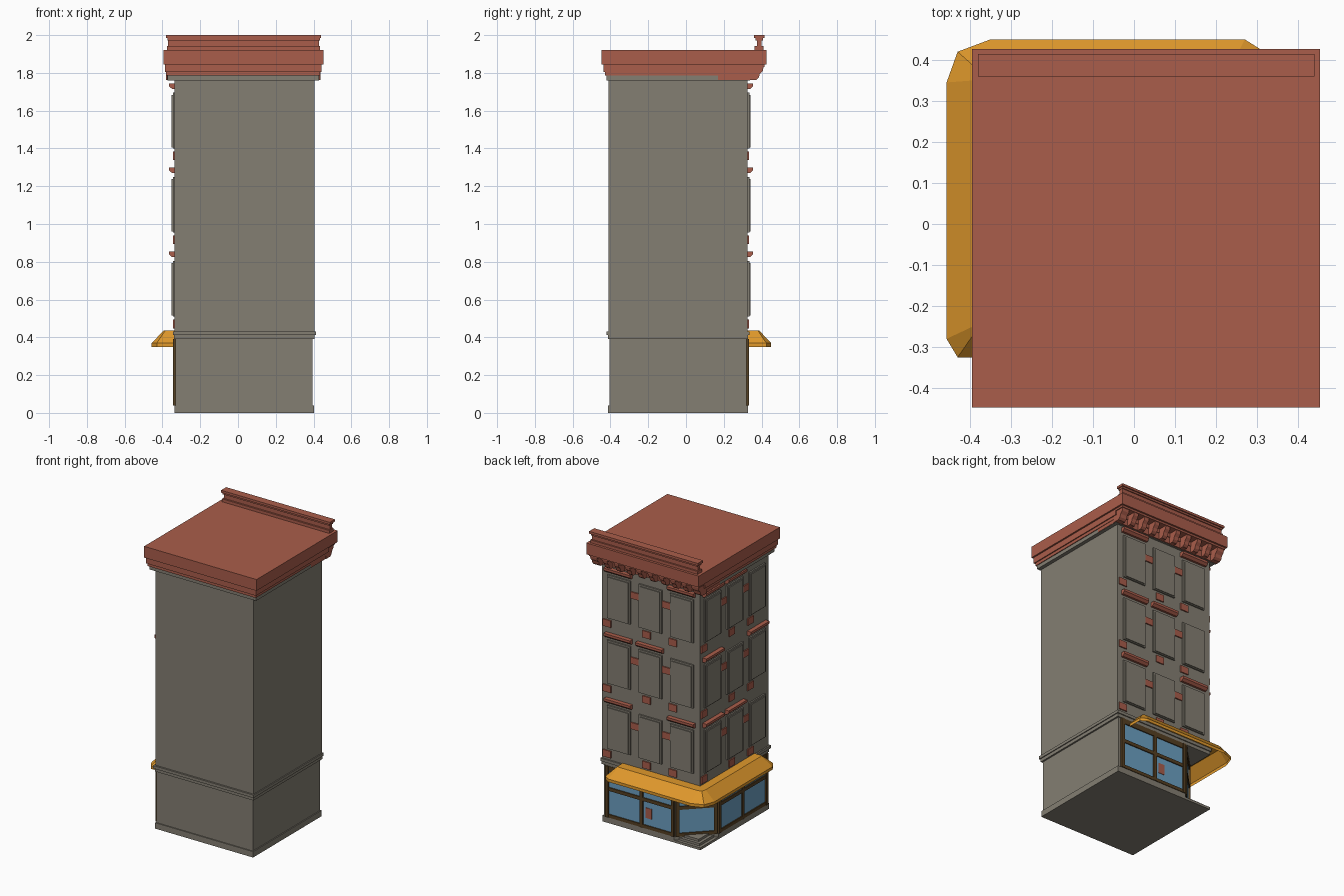
import bpy, bmesh
from mathutils import Vector

cube = bpy.data.objects.get("Cube")
if cube:
    bpy.data.objects.remove(cube, do_unlink=True)


def material(name, rgb):
    m = bpy.data.materials.new(name)
    m.use_nodes = True
    m.diffuse_color = (*rgb, 1)
    m.node_tree.nodes["Principled BSDF"].inputs["Base Color"].default_value = (*rgb, 1)
    return m


STONE = material("grey stone", (0.23, 0.21, 0.17))
RED = material("brick red trim", (0.40, 0.11, 0.07))
ORANGE = material("orange canvas", (0.75, 0.32, 0.025))
GLASS = material("blue glass", (0.15, 0.35, 0.54))
WOOD = material("dark brown wood", (0.09, 0.05, 0.016))


def finish(name, bm, mat):
    bmesh.ops.recalc_face_normals(bm, faces=bm.faces)
    mesh = bpy.data.meshes.new(name)
    bm.to_mesh(mesh)
    bm.free()
    mesh.materials.append(mat)
    ob = bpy.data.objects.new(name, mesh)
    bpy.context.collection.objects.link(ob)
    return ob


def extrude(name, points, vec, mat):
    """Solid made by pushing a flat outline along a vector."""
    bm = bmesh.new()
    face = bm.faces.new([bm.verts.new(p) for p in points])
    new = bmesh.ops.extrude_face_region(bm, geom=[face])["geom"]
    bmesh.ops.translate(bm, vec=vec, verts=[v for v in new if isinstance(v, bmesh.types.BMVert)])
    if not any(f == face for f in bm.faces):
        bm.faces.new([v for v in bm.verts][:len(points)])
    return finish(name, bm, mat)


def prism(name, plan, z0, z1, mat):
    return extrude(name, [(x, y, z0) for x, y in plan], (0, 0, z1 - z0), mat)


def box(name, x0, x1, y0, y1, z0, z1, mat):
    return prism(name, [(x0, y0), (x1, y0), (x1, y1), (x0, y1)], z0, z1, mat)


class Wall:
    """A wall plane: u runs along it, d comes out of it."""

    def __init__(self, label, x, y, ux, uy):
        self.label = label
        self.o = Vector((x, y, 0))
        self.u = Vector((ux, uy, 0)).normalized()
        self.n = Vector((-self.u.y, self.u.x, 0))

    def moulding(self, name, u0, u1, profile, mat):
        pts = [self.o + self.u * u0 + self.n * d + Vector((0, 0, z)) for d, z in profile]
        return extrude(self.label + "_" + name, pts, self.u * (u1 - u0), mat)

    def plate(self, name, u0, u1, z0, z1, d, mat, back=-0.005):
        return self.moulding(name, u0, u1, [(back, z0), (d, z0), (d, z1), (back, z1)], mat)


# Main masses
box("upper_body", -0.335, 0.405, -0.41, 0.325, 0.40, 1.78, STONE)
shop_plan = [(-0.33, -0.405), (0.395, -0.405), (0.395, 0.32), (-0.14, 0.32), (-0.33, 0.13)]
prism("shop_body", shop_plan, 0, 0.40, STONE)
plinth_plan = [(-0.337, -0.412), (0.402, -0.412), (0.402, 0.327), (-0.14, 0.327), (-0.337, 0.13)]
prism("plinth", plinth_plan, 0, 0.04, STONE)
box("band_lower", -0.338, 0.406, -0.413, 0.328, 0.39, 0.412, STONE)
box("band_upper", -0.345, 0.412, -0.422, 0.335, 0.412, 0.432, STONE)

# Corner steps
corner = [(-0.14, 0.327), (-0.337, 0.327), (-0.337, 0.13)]
for i, s in enumerate((1, 0.8, 0.6)):
    plan = [(-0.235 + (x + 0.235) * s, 0.225 + (y - 0.225) * s) for x, y in corner]
    prism("corner_step", plan, 0, 0.016 * (i + 1), STONE)

# Upper windows with hoods and accent bricks on both street walls
hoods = {"back": [(0, 2), (0, 1), (0, 2)], "side": [(0, 1), (0, 2), (0, 1)]}
for wall, centres in ((Wall("back", 0, 0.325, 1, 0), (0.275, 0.037, -0.2)),
                      (Wall("side", -0.335, 0, 0, 1), (0.2, -0.04, -0.28))):
    for floor in range(3):
        z = 0.51 + 0.445 * floor
        for i, c in enumerate(centres):
            wall.plate("window_surround", c - 0.087, c + 0.087, z, z + 0.295, 0.010, STONE)
            wall.plate("window_panel", c - 0.075, c + 0.075, z + 0.006, z + 0.283, 0.016, STONE)
            b = c + (0.09, 0.03, 0.07)[i]
            wall.plate("sill_brick", b - 0.03, b + 0.03, z - 0.062, z - 0.015, 0.008, RED)
            if i:
                m = (c + centres[i - 1]) / 2
                wall.plate("accent_brick", m - 0.03, m + 0.03, z + 0.18, z + 0.225, 0.008, RED)
            if i in hoods[wall.label][2 - floor]:
                h = z + 0.315
                wall.moulding("window_hood", c - 0.1, c + 0.1,
                              [(-0.005, h), (0.014, h), (0.03, h + 0.014), (0.03, h + 0.03),
                               (-0.005, h + 0.03)], RED)

# Shop front: glass, posts and rails
back = Wall("shop_back", 0, 0.32, 1, 0)
side = Wall("shop_side", -0.33, 0, 0, 1)
door = Wall("shop_corner", -0.235, 0.225, 1, 1)
for wall, posts in ((back, (-0.13, 0.106, 0.365)),
                    (side, (-0.385, -0.13, 0.12)),
                    (door, (-0.12, 0.12))):
    a, b = posts[0], posts[-1]
    wall.plate("glass", a, b, 0.05, 0.37, 0.004, GLASS)
    for u in posts:
        wall.plate("post", u - 0.011, u + 0.011, 0.04, 0.39, 0.014, WOOD)
    for z0, z1 in ((0.04, 0.062), (0.222, 0.245), (0.355, 0.39)):
        wall.plate("rail", a, b, z0, z1, 0.011, WOOD)
back.plate("poster", 0.03, 0.075, 0.11, 0.18, 0.007, RED)

# Awning: valance, slope and flat top as one sheet
outer = [(0.31, 0.325), (0.31, 0.425), (0.27, 0.45), (-0.35, 0.45), (-0.43, 0.42),
         (-0.457, 0.345), (-0.457, -0.28), (-0.43, -0.325), (-0.335, -0.325)]
inner = [(0.25, 0.325), (0.25, 0.38), (0.24, 0.388), (-0.36, 0.388), (-0.385, 0.38),
         (-0.393, 0.35), (-0.393, -0.25), (-0.385, -0.26), (-0.335, -0.26)]
bm = bmesh.new()
rings = [[bm.verts.new((x, y, z)) for x, y in plan]
         for plan, z in ((outer, 0.35), (outer, 0.37), (inner, 0.436))]
for low, high in zip(rings, rings[1:]):
    for i in range(len(low) - 1):
        bm.faces.new((low[i], low[i + 1], high[i + 1], high[i]))
bm.faces.new(rings[-1])
finish("awning", bm, ORANGE)

# Cornice, stepping outward towards the roof
box("cornice_base", -0.373, 0.43, -0.42, 0.338, 1.76, 1.788, STONE)
box("cornice_base_back", -0.375, 0.432, 0.17, 0.345, 1.762, 1.79, RED)
box("cornice_low", -0.38, 0.435, -0.43, 0.345, 1.785, 1.808, RED)
box("cornice_middle", -0.387, 0.442, -0.438, 0.35, 1.805, 1.845, RED)
box("cornice_soffit", -0.387, 0.442, 0.3, 0.415, 1.832, 1.848, RED)
box("cornice_top", -0.395, 0.453, -0.447, 0.427, 1.845, 1.922, RED)

# Curved brackets under the back cornice
cornice = Wall("cornice", 0, 0.325, 1, 0)
curve = [(0, 1.762), (0.045, 1.762), (0.06, 1.775), (0.066, 1.795), (0.082, 1.812),
         (0.086, 1.835), (0, 1.835)]
count = 10
for i in range(count):
    c = -0.355 + i * 0.765 / (count - 1)
    half = 0.026 if i in (0, count - 1) else 0.017
    cornice.moulding("bracket", c - half, c + half, curve, RED)

# Parapet rail on the roof
box("parapet_foot", -0.375, 0.435, 0.363, 0.41, 1.92, 1.942, RED)
box("parapet_neck", -0.37, 0.43, 0.375, 0.4, 1.94, 1.978, RED)
box("parapet_lip", -0.373, 0.433, 0.367, 0.407, 1.972, 1.986, RED)
box("parapet_cap", -0.38, 0.44, 0.36, 0.415, 1.984, 2.0, RED)
